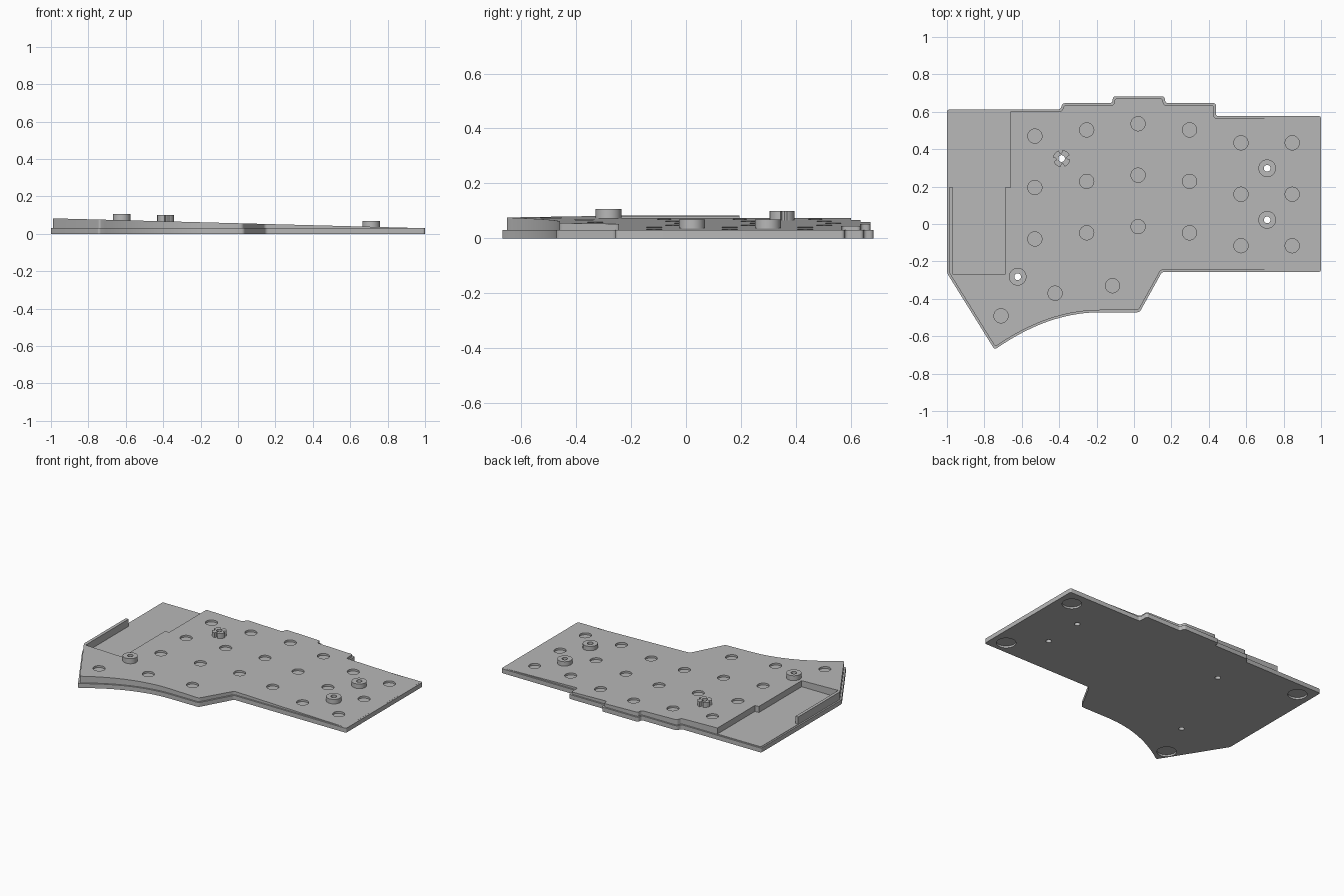
import bpy, bmesh, math
from mathutils import Vector, Matrix

if "Cube" in bpy.data.objects:
    bpy.data.objects.remove(bpy.data.objects["Cube"])

PLATE_TOP = 0.03


def top_z(x):
    # Height of the sloping deck
    return 0.083 - 0.0265 * (x + 1)


# ---------- outline helpers ----------
def offset(pts, d):
    # Inset a counter-clockwise outline with mitred corners
    out = []
    for i, p in enumerate(pts):
        p = Vector(p)
        a = (p - Vector(pts[i - 1])).normalized()
        b = (Vector(pts[(i + 1) % len(pts)]) - p).normalized()
        n1, n2 = Vector((-a.y, a.x)), Vector((-b.y, b.x))
        out.append(p + (n1 + n2) * (d / (1 + n1.dot(n2))))
    return out


def rounded(pts, r=0.014, steps=4):
    # Soften the sharp corners of an outline
    out = []
    for i, p in enumerate(pts):
        p = Vector(p)
        a, b = Vector(pts[i - 1]) - p, Vector(pts[(i + 1) % len(pts)]) - p
        if math.pi - a.angle(b) < 0.3:
            out.append(p)
            continue
        s, e = p + a.normalized() * r, p + b.normalized() * r
        for k in range(steps + 1):
            t = k / steps
            out.append(s * (1 - t) ** 2 + p * (2 * t * (1 - t)) + e * t * t)
    return out


def circle(x, y, r, n=32):
    return [(x + r * math.cos(2 * math.pi * k / n), y + r * math.sin(2 * math.pi * k / n))
            for k in range(n)]


# ---------- solid helpers ----------
def add_prism(bm, pts, bottom, top):
    # bottom / top are heights or functions of x
    h = lambda f, x: f(x) if callable(f) else f
    lo = [bm.verts.new((p[0], p[1], h(bottom, p[0]))) for p in pts]
    hi = [bm.verts.new((p[0], p[1], h(top, p[0]))) for p in pts]
    bm.faces.new(lo[::-1])
    bm.faces.new(hi)
    for i in range(len(pts)):
        j = (i + 1) % len(pts)
        bm.faces.new((lo[i], lo[j], hi[j], hi[i]))


def make(name, prisms):
    bm = bmesh.new()
    for p in prisms:
        add_prism(bm, *p)
    me = bpy.data.meshes.new(name)
    bm.to_mesh(me)
    bm.free()
    ob = bpy.data.objects.new(name, me)
    bpy.context.collection.objects.link(ob)
    return ob


def boolean(ob, other, op):
    mod = ob.modifiers.new(op.lower(), 'BOOLEAN')
    mod.operation, mod.solver, mod.object = op, 'EXACT', other
    bpy.context.view_layer.objects.active = ob
    bpy.ops.object.modifier_apply(modifier=mod.name)
    bpy.data.objects.remove(other)


# ---------- case outline, counter-clockwise ----------
curve = []
for k in range(15):
    x = -0.745 + 0.565 * k / 14
    curve.append((x, -0.472 - 0.2 * ((x + 0.18) / 0.565) ** 2))
outline = [(-1, -0.262)] + curve + [
    (0.03, -0.472), (0.15, -0.256), (1, -0.256), (1, 0.577), (0.438, 0.577),
    (0.438, 0.646), (0.168, 0.646), (0.163, 0.682), (-0.112, 0.682),
    (-0.117, 0.646), (-0.382, 0.646), (-0.394, 0.612), (-1, 0.612)]

# ---------- base plate and sloping deck ----------
case = make("case_bottom", [(rounded(outline), 0, PLATE_TOP)])
deck = make("deck", [(rounded(offset(outline, 0.011)), 0.02, top_z)])

# Left-hand compartment, open at the back and back left
pocket = make("pocket_cutter", [([
    (-0.968, -0.27), (-0.69, -0.27), (-0.69, 0.195), (-0.66, 0.195), (-0.66, 0.8),
    (-1.1, 0.8), (-1.1, 0.195), (-0.968, 0.195)], 0.033, 0.2)])
boolean(deck, pocket, 'DIFFERENCE')
boolean(case, deck, 'UNION')

# ---------- screw bosses ----------
posts = [(-0.622, -0.282, 0.107), (0.712, 0.298, 0.068), (0.712, 0.022, 0.068)]
notched = (-0.387, 0.35, 0.1)
star = []
for k in range(48):
    a = 2 * math.pi * k / 48
    r = 0.029 if k % 12 in (0, 1, 2) else 0.046
    star.append((notched[0] + r * math.cos(a), notched[1] + r * math.sin(a)))
bosses = make("bosses", [(circle(x, y, 0.047), 0.025, z) for x, y, z in posts]
              + [(star, 0.025, notched[2])])
boolean(case, bosses, 'UNION')

# ---------- key recesses, screw holes and foot recesses ----------
columns = [(-0.53, 0.47), (-0.253, 0.503), (0.022, 0.536),
           (0.297, 0.503), (0.572, 0.434), (0.846, 0.434)]
keys = [(x, y - 0.275 * row) for x, y in columns for row in range(3)]
keys += [(-0.711, -0.491), (-0.422, -0.37), (-0.115, -0.33)]
feet = [(0.9, 0.47), (0.9, -0.165), (-0.9, 0.51), (-0.735, -0.56)]
cuts = [(circle(x, y, 0.038), lambda x: top_z(x) - 0.013, 0.2) for x, y in keys]
cuts += [(circle(x, y, 0.018, 20), -0.05, 0.2) for x, y, z in posts + [notched]]
cuts += [(circle(x, y, 0.061), -0.05, 0.013) for x, y in feet]
boolean(case, make("hole_cutters", cuts), 'DIFFERENCE')

# ---------- colour and shading ----------
grey = bpy.data.materials.new("grey_plastic")
grey.diffuse_color = (0.48, 0.48, 0.48, 1)
grey.use_nodes = True
grey.node_tree.nodes["Principled BSDF"].inputs["Base Color"].default_value = grey.diffuse_color
case.data.materials.clear()
case.data.materials.append(grey)
for poly in case.data.polygons:
    poly.material_index = 0
bpy.ops.object.select_all(action='DESELECT')
case.select_set(True)
bpy.context.view_layer.objects.active = case
bpy.ops.object.shade_smooth_by_angle(angle=math.radians(30))
